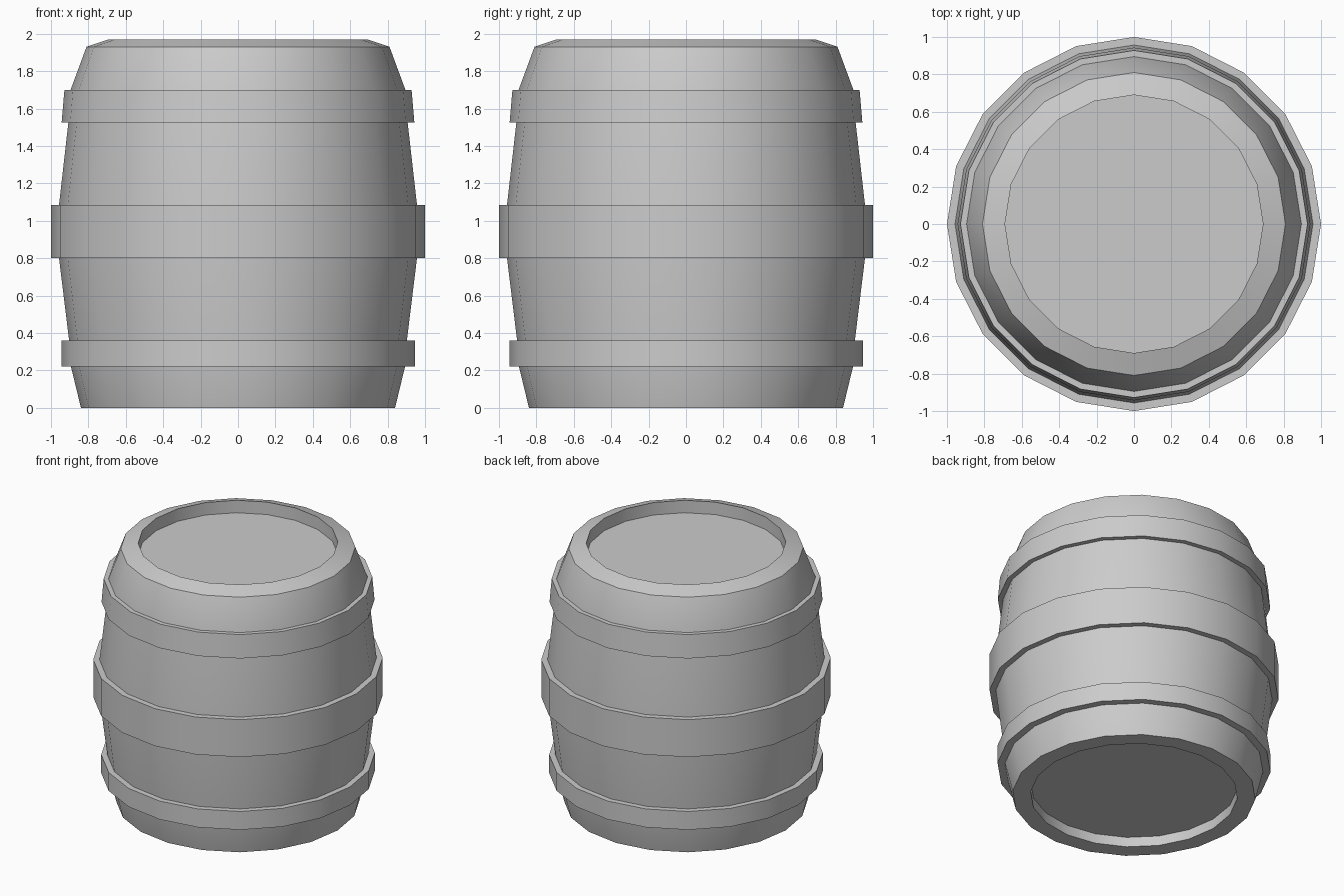
import bpy, bmesh, math

if "Cube" in bpy.data.objects:
    bpy.data.objects.remove(bpy.data.objects["Cube"])

SIDES = 20


def lathe(name, profile, ring=False):
    """Revolve (radius, z) points about z; ring closes the profile, otherwise the ends are capped."""
    bm = bmesh.new()
    loops = []
    for r, z in profile:
        loops.append([bm.verts.new((r * math.cos(2 * math.pi * i / SIDES),
                                    r * math.sin(2 * math.pi * i / SIDES), z))
                      for i in range(SIDES)])
    pairs = list(zip(loops, loops[1:]))
    if ring:
        pairs.append((loops[-1], loops[0]))
    for a, b in pairs:
        for i in range(SIDES):
            j = (i + 1) % SIDES
            bm.faces.new((a[i], a[j], b[j], b[i]))
    if not ring:
        bm.faces.new(loops[0])
        bm.faces.new(loops[-1])
    bmesh.ops.recalc_face_normals(bm, faces=bm.faces)
    mesh = bpy.data.meshes.new(name)
    bm.to_mesh(mesh)
    bm.free()
    obj = bpy.data.objects.new(name, mesh)
    bpy.context.collection.objects.link(obj)
    bpy.ops.object.select_all(action='DESELECT')
    obj.select_set(True)
    bpy.context.view_layer.objects.active = obj
    bpy.ops.object.shade_smooth_by_angle(angle=math.radians(30))
    return obj


# Bulging body with recessed bottom and lid
lathe("barrel_body", [
    (0.715, 0.075), (0.715, 0.0), (0.84, 0.0), (0.893, 0.22), (0.903, 0.36),
    (0.957, 0.80), (0.957, 1.085), (0.907, 1.525), (0.895, 1.70),
    (0.81, 1.93), (0.69, 1.97), (0.69, 1.875)])

# Hoops: name, bottom z, top z, bottom radius, top radius
for name, z0, z1, r0, r1 in [
        ("lower_hoop", 0.22, 0.36, 0.945, 0.945),
        ("middle_hoop", 0.80, 1.085, 1.0, 1.0),
        ("upper_hoop", 1.525, 1.70, 0.943, 0.928)]:
    lathe(name, [(r0 - 0.08, z0), (r0, z0), (r1, z1), (r1 - 0.08, z1)], ring=True)
